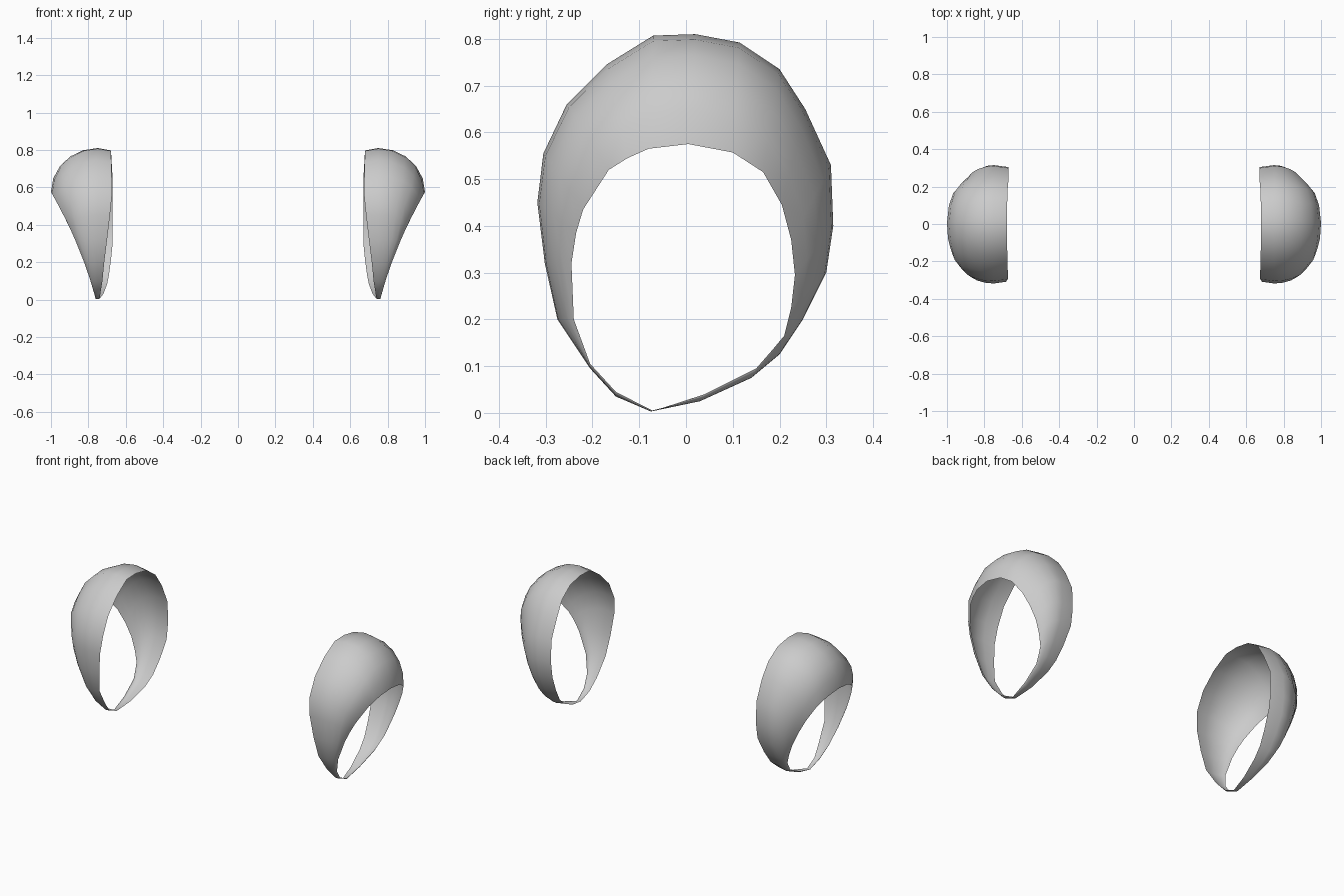
import bpy, bmesh
from math import sin, cos, radians

if "Cube" in bpy.data.objects:
    bpy.data.objects.remove(bpy.data.objects["Cube"])

# Rails around the arm opening, starting at the bottom:
# (ridge y, ridge z, outer edge y, outer edge z, inner edge x)
RAILS = [
    (-.075, .003, -.07, .004, .74), (-.15, .035, -.15, .045, .735),
    (-.205, .095, -.205, .105, .725), (-.275, .20, -.24, .20, .715),
    (-.302, .32, -.245, .32, .70), (-.318, .45, -.235, .385, .685),
    (-.305, .555, -.22, .435, .675), (-.255, .66, -.165, .52, .675),
    (-.17, .745, -.125, .545, .677), (-.07, .807, -.08, .565, .68),
    (.02, .81, .005, .575, .68), (.115, .792, .10, .557, .678),
    (.20, .735, .165, .515, .675), (.255, .65, .205, .445, .67),
    (.31, .53, .225, .37, .67), (.315, .40, .233, .295, .67),
    (.30, .30, .225, .225, .67), (.25, .20, .21, .165, .68),
    (.20, .125, .185, .135, .69), (.14, .075, .15, .095, .70),
    (.03, .025, .04, .04, .72),
]
RIDGE_X = .75
ANGLES = [radians(a) for a in (0, 18, 36, 54, 72, 90)]


def section(sy, sz, oy, oz, xi):
    """Cross-section from the inner edge over the ridge to the outer edge."""
    xo = .76 + .259 * oz + .275 * oz * oz
    k = 1 - .035 * (RIDGE_X - xi) / .08
    pts = [(xi, sy * k, .4 + (sz - .4) * k)]
    for t in ANGLES:
        c = cos(t)
        pts.append((RIDGE_X + (xo - RIDGE_X) * sin(t),
                    oy + (sy - oy) * c, oz + (sz - oz) * c))
    return pts


def shoulder_cap(name, side):
    bm = bmesh.new()
    rows = [[bm.verts.new((side * x, y, z)) for x, y, z in section(*r)] for r in RAILS]
    for i, a in enumerate(rows):
        b = rows[(i + 1) % len(rows)]
        for j in range(len(a) - 1):
            f = (a[j], a[j + 1], b[j + 1], b[j])
            bm.faces.new(f if side < 0 else f[::-1])
    # normals face away from the opening
    bm.normal_update()
    top = max(bm.faces, key=lambda f: f.calc_center_median().z)
    if top.normal.z < 0:
        bmesh.ops.reverse_faces(bm, faces=bm.faces[:])
    for f in bm.faces:
        f.smooth = True
    me = bpy.data.meshes.new(name)
    bm.to_mesh(me)
    bm.free()
    ob = bpy.data.objects.new(name, me)
    bpy.context.collection.objects.link(ob)


# Open sleeve caps, one on each side
shoulder_cap("right_shoulder_cap", 1)
shoulder_cap("left_shoulder_cap", -1)
